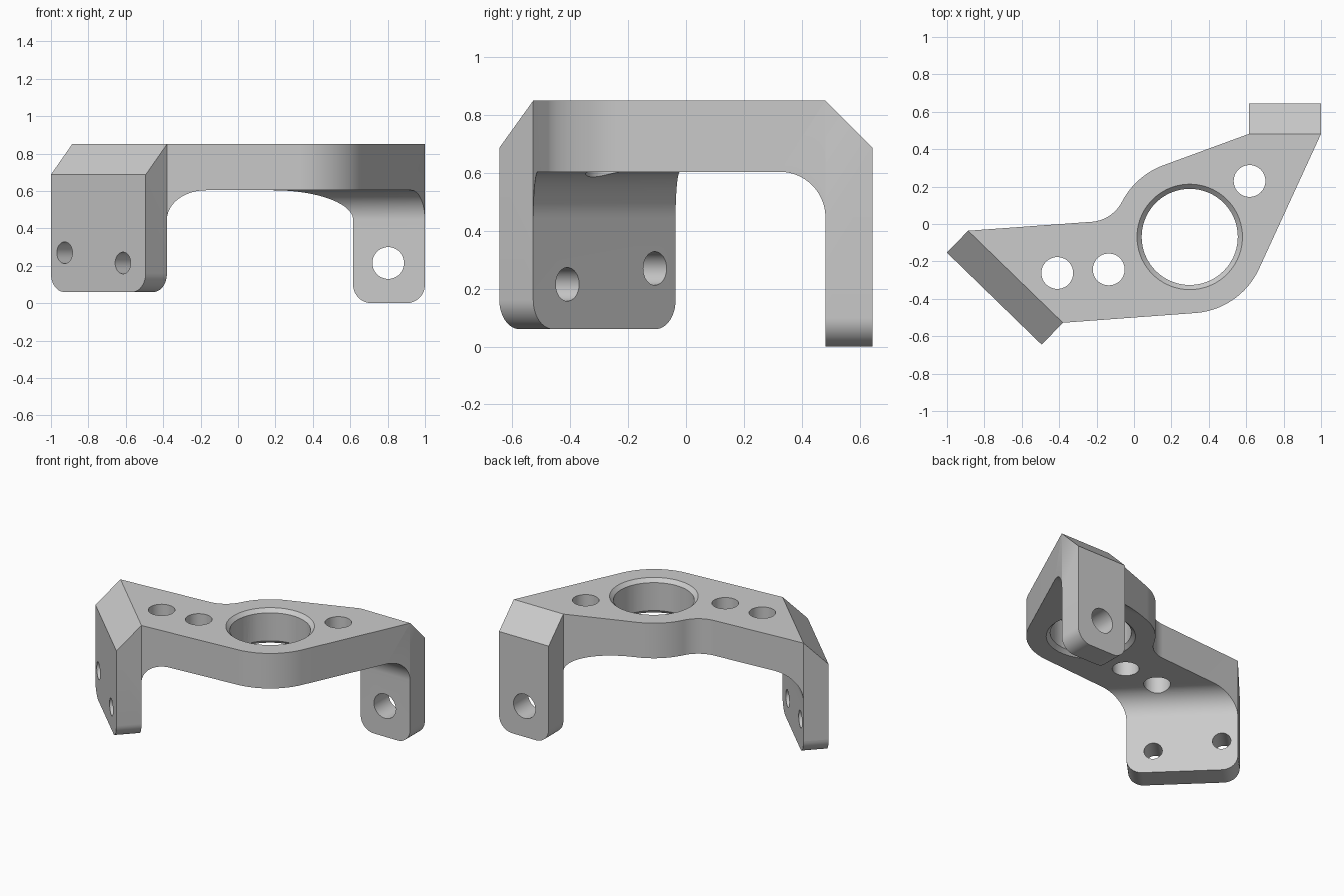
import bpy, bmesh, math
from mathutils import Vector as V

if "Cube" in bpy.data.objects:
    bpy.data.objects.remove(bpy.data.objects["Cube"])

TOP, UNDER, THICK = 0.85, 0.604, 0.163      # plate top, plate underside, flange thickness
HUB, HUB_R = V((0.298, -0.069)), 0.408      # round boss of the outline
Z = V((0, 0, 1))


def arc(c, r, a0, a1, n=24):
    return [V((c[0] + r * math.cos(a0 + (a1 - a0) * i / n),
               c[1] + r * math.sin(a0 + (a1 - a0) * i / n))) for i in range(n + 1)]


def prism(name, pts, o, u, v, w, d0, d1, taper=1.0):
    """Polygon in the u-v plane at o, extruded along w from d0 to d1."""
    bm = bmesh.new()
    rings = [[bm.verts.new(o + (u * p[0] + v * p[1]) * k + w * d) for p in pts]
             for d, k in ((d0, 1.0), (d1, taper))]
    bm.faces.new(rings[0])
    bm.faces.new(rings[1])
    n = len(pts)
    for i in range(n):
        j = (i + 1) % n
        bm.faces.new((rings[0][i], rings[0][j], rings[1][j], rings[1][i]))
    bmesh.ops.recalc_face_normals(bm, faces=bm.faces[:])
    me = bpy.data.meshes.new(name)
    bm.to_mesh(me)
    bm.free()
    ob = bpy.data.objects.new(name, me)
    bpy.context.collection.objects.link(ob)
    return ob


def boolean(ob, cutter, op='DIFFERENCE'):
    m = ob.modifiers.new("cut", 'BOOLEAN')
    m.object, m.operation, m.solver = cutter, op, 'EXACT'
    bpy.context.view_layer.objects.active = ob
    bpy.ops.object.modifier_apply(modifier=m.name)
    bpy.data.objects.remove(cutter)


def drill(ob, o, w, r, d0, d1, r1=None, n=48):
    u = w.orthogonal().normalized()
    circle = arc((0, 0), r, 0, 2 * math.pi, n)[:-1]
    boolean(ob, prism("drill", circle, o, u, w.cross(u), w, d0, d1, (r1 or r) / r))


def tangent(p, sign):
    d = p - HUB
    return math.atan2(d.y, d.x) + sign * math.acos(HUB_R / d.length)


# Inner top edge of each flange, bottom height
lp, lq = V((-0.887, -0.036)), V((-0.38, -0.528))
rp, rq = V((1.0, 0.482)), V((0.615, 0.482))
flanges = []
for p, q, low in ((lp, lq, 0.06), (rp, rq, 0.0)):
    s = (q - p).normalized()
    n = V((s.y, -s.x))
    flanges.append(dict(o=((p + q) / 2).to_3d(), s=s.to_3d(), n=n.to_3d(),
                        w=(q - p).length / 2, low=low, out=(p + n * THICK, q + n * THICK)))

# Top outline: straight tangents onto the boss, with one concave fillet
r = 0.2
e = V((0.637, 0.046)).normalized()
m = V((-e.y, e.x))
D = lp + m * r - HUB
k = -D.dot(e) - math.sqrt(D.dot(e) ** 2 - D.length_squared + (HUB_R + r) ** 2)
F = lp + e * k + m * r
f = F - HUB
a_f = math.atan2(f.y, f.x)
outline = [*flanges[0]['out'], lq]
outline += arc(HUB, HUB_R, tangent(lq, 1), tangent(rp, -1))
outline += [rp, *flanges[1]['out'], rq]
outline += arc(HUB, HUB_R, tangent(rq, 1), a_f)
outline += arc(F, r, a_f - math.pi, math.atan2(-m.y, -m.x))[1:]
outline += [lp]
bracket = prism("bracket", outline, V((0, 0, 0)), V((1, 0, 0)), V((0, 1, 0)), Z, -0.1, TOP)

# Hollow underneath, filleted into both flanges
R = 0.158
voids = []
for fl in flanges:
    prof = [V((-4, -1)), V((0, -1))] + arc((-R, UNDER - R), R, 0, math.pi / 2) + [V((-4, UNDER))]
    voids.append(prism("void", prof, fl['o'], fl['n'], Z, fl['s'], -4, 4))
boolean(voids[0], voids[1], 'INTERSECT')
boolean(bracket, voids[0])

# Flange top chamfers and rounded bottom corners
for fl in flanges:
    wedge = [V((-0.1, TOP + 0.1)), V((0.4, TOP - 0.4)), V((0.4, TOP + 0.1))]
    boolean(bracket, prism("wedge", wedge, fl['o'], fl['n'], Z, fl['s'], -fl['w'] - .1, fl['w'] + .1))
    w, low, c = fl['w'], fl['low'], 0.1
    trim = [V((-w - .1, -0.5)), V((w + .1, -0.5)), V((w + .1, low + c))]
    trim += arc((w - c, low + c), c, 0, -math.pi / 2, 12)
    trim += arc((c - w, low + c), c, -math.pi / 2, -math.pi, 12)
    trim += [V((-w - .1, low + c))]
    boolean(bracket, prism("trim", trim, fl['o'], fl['s'], Z, fl['n'], -0.05, 0.3))

# Large bore with chamfers on both rims
hub = HUB.to_3d()
drill(bracket, hub, Z, 0.257, 0.3, 1.0, n=72)
for z, d in ((TOP, -1), (UNDER, 1)):
    drill(bracket, hub + Z * z, Z * d, 0.282 + 0.02, -0.02, 0.045, 0.237, n=72)

# Small plate holes
for x, y in ((-0.41, -0.262), (-0.135, -0.243), (0.618, 0.23)):
    drill(bracket, V((x, y, 0)), Z, 0.085, 0.3, 1.0)

# Flange holes
left, right = flanges
for x, y, z in ((-0.813, -0.107, 0.27), (-0.502, -0.41, 0.215)):
    drill(bracket, V((x, y, z)), left['n'], 0.058, -0.1, 0.3)
drill(bracket, V((0.803, 0.482, 0.215)), right['n'], 0.085, -0.1, 0.3)

# Material and shading
grey = bpy.data.materials.new("grey metal")
grey.diffuse_color = (0.6, 0.6, 0.6, 1)
grey.use_nodes = True
grey.node_tree.nodes["Principled BSDF"].inputs["Base Color"].default_value = grey.diffuse_color
bracket.data.materials.clear()
bracket.data.materials.append(grey)
bpy.ops.object.select_all(action='DESELECT')
bracket.select_set(True)
bpy.context.view_layer.objects.active = bracket
bpy.ops.object.shade_smooth_by_angle(angle=math.radians(25))
